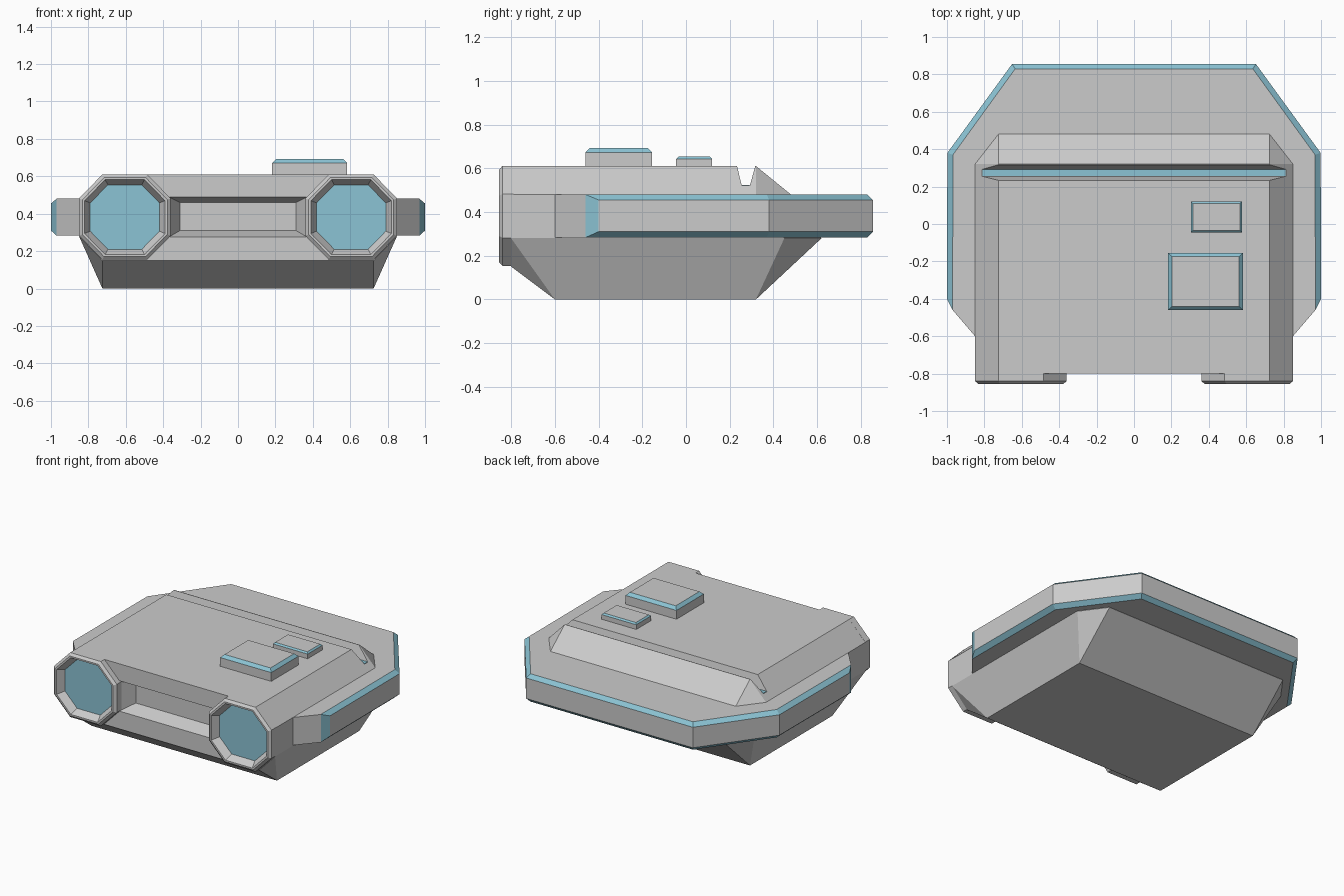
import bpy, bmesh

if "Cube" in bpy.data.objects:
    bpy.data.objects.remove(bpy.data.objects["Cube"])


def material(name, color):
    m = bpy.data.materials.new(name)
    m.diffuse_color = color
    m.use_nodes = True
    m.node_tree.nodes["Principled BSDF"].inputs["Base Color"].default_value = m.diffuse_color
    return m


GREY = material("grey", (0.8, 0.8, 0.8, 1))
BLUE = material("light_blue", (0.26, 0.55, 0.66, 1))


def finish(name, bm, blue=None):
    bmesh.ops.recalc_face_normals(bm, faces=bm.faces)
    bm.normal_update()
    me = bpy.data.meshes.new(name)
    if blue:
        me.materials.append(GREY)
        me.materials.append(BLUE)
        for f in bm.faces:
            f.material_index = int(blue(f))
    bm.to_mesh(me)
    bm.free()
    ob = bpy.data.objects.new(name, me)
    bpy.context.collection.objects.link(ob)
    return ob


def loft(name, rings, blue=None):
    """Closed solid through a list of equal-length point rings."""
    bm = bmesh.new()
    vs = [[bm.verts.new(p) for p in r] for r in rings]
    n = len(vs[0])
    for a, b in zip(vs, vs[1:]):
        for i in range(n):
            j = (i + 1) % n
            bm.faces.new((a[i], a[j], b[j], b[i]))
    bm.faces.new(vs[0])
    bm.faces.new(vs[-1])
    bmesh.ops.remove_doubles(bm, verts=bm.verts, dist=1e-5)
    return finish(name, bm, blue)


def hull(name, half):
    """Convex solid from points mirrored across x = 0."""
    bm = bmesh.new()
    for x, y, z in half:
        for s in (1, -1):
            bm.verts.new((s * x, y, z))
    bmesh.ops.convex_hull(bm, input=bm.verts)
    bmesh.ops.dissolve_limit(bm, angle_limit=0.01, verts=bm.verts, edges=bm.edges)
    return finish(name, bm)


def cut(target, cutter):
    mod = target.modifiers.new("cut", 'BOOLEAN')
    mod.operation = 'DIFFERENCE'
    mod.solver = 'EXACT'
    mod.object = cutter
    bpy.context.view_layer.objects.active = target
    bpy.ops.object.modifier_apply(modifier=mod.name)
    bpy.data.objects.remove(cutter)


def sloped(f):
    return 0.1 < abs(f.normal.z) < 0.98


# Main faceted body
body = hull("body", [
    (.725, -.6, 0), (.725, .32, 0),
    (.725, -.8, .15), (.85, -.8, .28), (.85, -.8, .48), (.725, -.8, .61),
    (.85, .45, .28), (.725, .62, .28),
    (.85, .32, .48), (.725, .48, .48), (.725, .32, .61)])

# Groove across the top and tapered recess between the lamps
cut(body, hull("groove_cutter", [
    (1, .255, .52), (1, .292, .52), (1, .231, .62), (1, .3195, .62)]))
cut(body, hull("recess_cutter", [
    (.375, -.81, .272), (.375, -.81, .493), (.31, -.7, .31), (.31, -.7, .46)]))

# Blue strip in the groove
strip = loft("groove_strip", [
    [(x, y, z) for x, y in ((-.81, .256), (.81, .256), (.81, .291), (-.81, .291))]
    for z in (.515, .523)], lambda f: True)

# Wraparound bumper with blue chamfers
inner = [(.85, -.6), (.97, -.46), (.97, -.46), (.968, .37), (.635, .83)]
outer = [(.85, -.6), (.97, -.46), (1, -.4), (.998, .38), (.652, .855)]


def outline(half, z):
    return [(x, y, z) for x, y in half] + [(-x, y, z) for x, y in reversed(half)]


loft("bumper", [outline(inner, .283), outline(outer, .31),
                outline(outer, .455), outline(inner, .48)],
     lambda f: sloped(f) or (abs(f.normal.x) > .8 and f.normal.y < -.3))


# Raised hatches with chamfered tops
def hatch(name, x0, x1, y0, y1, z1, c):
    def ring(d, z):
        return [(x0 + d, y0 + d, z), (x1 - d, y0 + d, z),
                (x1 - d, y1 - d, z), (x0 + d, y1 - d, z)]
    loft(name, [ring(0, .6), ring(0, z1 - c), ring(c, z1)], sloped)


hatch("large_hatch", .183, .582, -.46, -.155, .692, .02)
hatch("small_hatch", .305, .577, -.045, .12, .653, .01)

# Octagonal lamps with recessed blue lenses
OCT = [(.245, .1), (.12, .228), (-.12, .228), (-.245, .1),
       (-.245, -.1), (-.12, -.228), (.12, -.228), (.245, -.1)]
for side, s in (("right", 1), ("left", -1)):
    rings = []
    for y, d in ((-.79, 0), (-.84, 0), (-.855, .018), (-.855, .03), (-.805, .06)):
        k = 1 - d / .245
        rings.append([(s * (.605 + x * k), y, .382 + z * k) for x, z in OCT])
    loft(side + "_lamp", rings,
         lambda f: len(f.verts) == 8 and f.normal.y < -.9)
